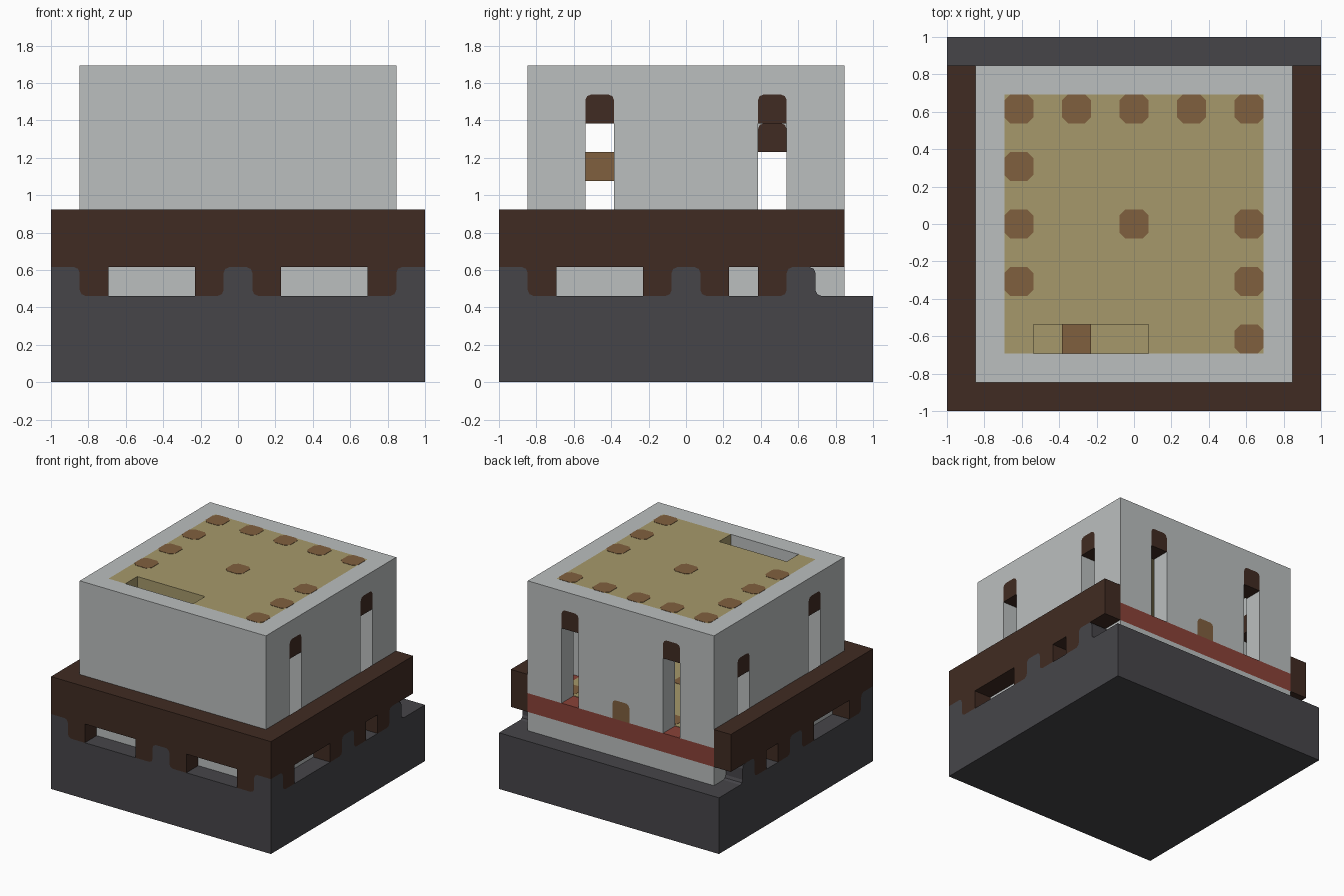
import bpy, bmesh

if "Cube" in bpy.data.objects:
    bpy.data.objects.remove(bpy.data.objects["Cube"], do_unlink=True)

U = 1 / 13   # grid unit: the model is 26 units wide
R = 0.4      # corner rounding in units


def material(name, hexa):
    rgb = [int(hexa[i:i + 2], 16) / 255 for i in (0, 2, 4)]
    col = [c / 12.92 if c < 0.04045 else ((c + 0.055) / 1.055) ** 2.4 for c in rgb] + [1]
    m = bpy.data.materials.new(name)
    m.use_nodes = True
    m.diffuse_color = col
    m.node_tree.nodes["Principled BSDF"].inputs["Base Color"].default_value = col
    return m


STONE = material("dark stone", "464549")
WALL = material("pale grey wall", "BBBFBF")
WOOD = material("dark wood", "402B22")
PLANK = material("tan planks", "A6996B")
BEAM = material("brown beam", "80603F")
RED = material("red tile", "8A4238")


def prism(name, pts, axis, lo, hi, mat):
    """Extrude a flat outline along an axis, in grid units."""
    def place(p, d):
        a, b = p
        v = {"x": (d, a, b), "y": (a, d, b), "z": (a, b, d)}[axis]
        return [c * U for c in v]
    bm = bmesh.new()
    low = [bm.verts.new(place(p, lo)) for p in pts]
    high = [bm.verts.new(place(p, hi)) for p in pts]
    bm.faces.new(low)
    bm.faces.new(high[::-1])
    for i in range(len(pts)):
        j = (i + 1) % len(pts)
        bm.faces.new((low[i], low[j], high[j], high[i]))
    bmesh.ops.recalc_face_normals(bm, faces=bm.faces)
    me = bpy.data.meshes.new(name)
    bm.to_mesh(me)
    bm.free()
    me.materials.append(mat)
    ob = bpy.data.objects.new(name, me)
    bpy.context.collection.objects.link(ob)
    return ob


def rect(a, b, c, d):
    return [(a, c), (b, c), (b, d), (a, d)]


def arch(c, z0, top):
    """Two-unit wide outline with rounded top corners, left foot to right foot."""
    left = [(c - 1, z0), (c - 1, top - R), (c - 1 + R * 0.3, top - R * 0.3), (c - 1 + R, top)]
    return left + [(2 * c - a, z) for a, z in reversed(left)]


# Stone base
prism("base", rect(-13, 13, -13, 13), "z", 0, 6, STONE)


# Interlocking stone merlons and wooden teeth
def s_edge(e, s):
    return [(e + s * R, 6), (e + s * R * 0.3, 6 + R * 0.3), (e, 6 + R),
            (e, 8 - R), (e - s * R * 0.3, 8 - R * 0.3), (e - s * R, 8)]


def tooth(name, e, s, axis, lo, hi):
    prism(name, s_edge(e, s) + [(e + 2 * s, 8), (e + 2 * s, 6)], axis, lo, hi, WOOD)


def merlon(name, c, axis, lo, hi):
    prism(name, s_edge(c + 1, 1) + s_edge(c - 1, -1)[::-1], axis, lo, hi, STONE)


def corner(name, s, axis, lo, hi):
    prism(name, s_edge(11 * s, -s) + [(13 * s, 8), (13 * s, 6)], axis, lo, hi, STONE)


merlon("front_merlon", 0, "y", -13, -11)
for s in (-1, 1):
    corner("front_corner_merlon", s, "y", -13, -11 - R)
    tooth("front_outer_tooth", 11 * s, -s, "y", -13, -11)
    tooth("front_inner_tooth", s, s, "y", -13, -11)
    lo, hi = sorted((11 * s, 13 * s))
    clo, chi = sorted(((11 + R) * s, 13 * s))
    corner("side_corner_merlon", -1, "x", clo, chi)
    for c in (0, 8):
        merlon("side_merlon", c, "x", lo, hi)
    for e, d in ((-11, 1), (-1, -1), (1, 1), (7, -1)):
        tooth("side_tooth", e, d, "x", lo, hi)

# Wooden band around the front and both sides
prism("wood_band", [(-13, 11), (-13, -13), (13, -13), (13, 11),
                    (11, 11), (11, -11), (-11, -11), (-11, 11)], "z", 8, 12, WOOD)

# Tower foot, red course and interior floor
prism("tower_foot", rect(-11, 11, -11, 11), "z", 6, 8, WALL)
prism("red_course", rect(-11, 11, -11, 11), "z", 8, 10, RED)
prism("floor_planks", rect(-9, 9, -9, 9), "z", 10, 10.05, PLANK)


# Tower walls with openings notched up from the floor
def wall(name, half, openings, axis, lo, hi):
    """openings: (centre, top, fill material); the top two units are filled."""
    pts = [(-half, 22), (-half, 10)]
    for c, top, mat in openings:
        pts += arch(c, 10, top)
        prism(name + "_infill", arch(c, top - 2, top), axis, lo, hi, mat)
    prism(name, pts + [(half, 10), (half, 22)], axis, lo, hi, WALL)


wall("front_wall", 11, [], "y", -11, -9)
wall("left_wall", 11, [(-6, 20, WOOD), (6, 20, WOOD)], "x", 9, 11)
wall("right_wall", 11, [(-6, 20, WOOD), (6, 18, WOOD)], "x", -11, -9)
wall("back_wall", 11, [(-6, 20, WOOD), (0, 12, BEAM), (6, 20, WOOD)], "y", 9, 11)

# Roof deck with the stair hatch beside the front wall
prism("roof_planks", [(-9, -9), (-7, -9), (-7, -7), (1, -7), (1, -9),
                      (9, -9), (9, 9), (-9, 9)], "z", 20, 22, PLANK)

# Step below the hatch
prism("stair_step", rect(-5, -3, -9, -5), "z", 14, 16, BEAM)


# Beam ends set in the roof and the floor
def beam_end(name, x, y, z):
    k = 1 - R
    pts = [(x - 1, y - k), (x - k, y - 1), (x + k, y - 1), (x + 1, y - k),
           (x + 1, y + k), (x + k, y + 1), (x - k, y + 1), (x - 1, y + k)]
    prism(name, pts, "z", z, z + 0.03, BEAM)


spots = [(x, 8) for x in range(-8, 9, 4)] + [(-8, y) for y in (-4, 0, 4)]
spots += [(8, y) for y in (-8, -4, 0)] + [(0, 0)]
for x, y in spots:
    beam_end("roof_beam_end", x, y, 22)
    beam_end("floor_beam_end", x, y, 10.05)
